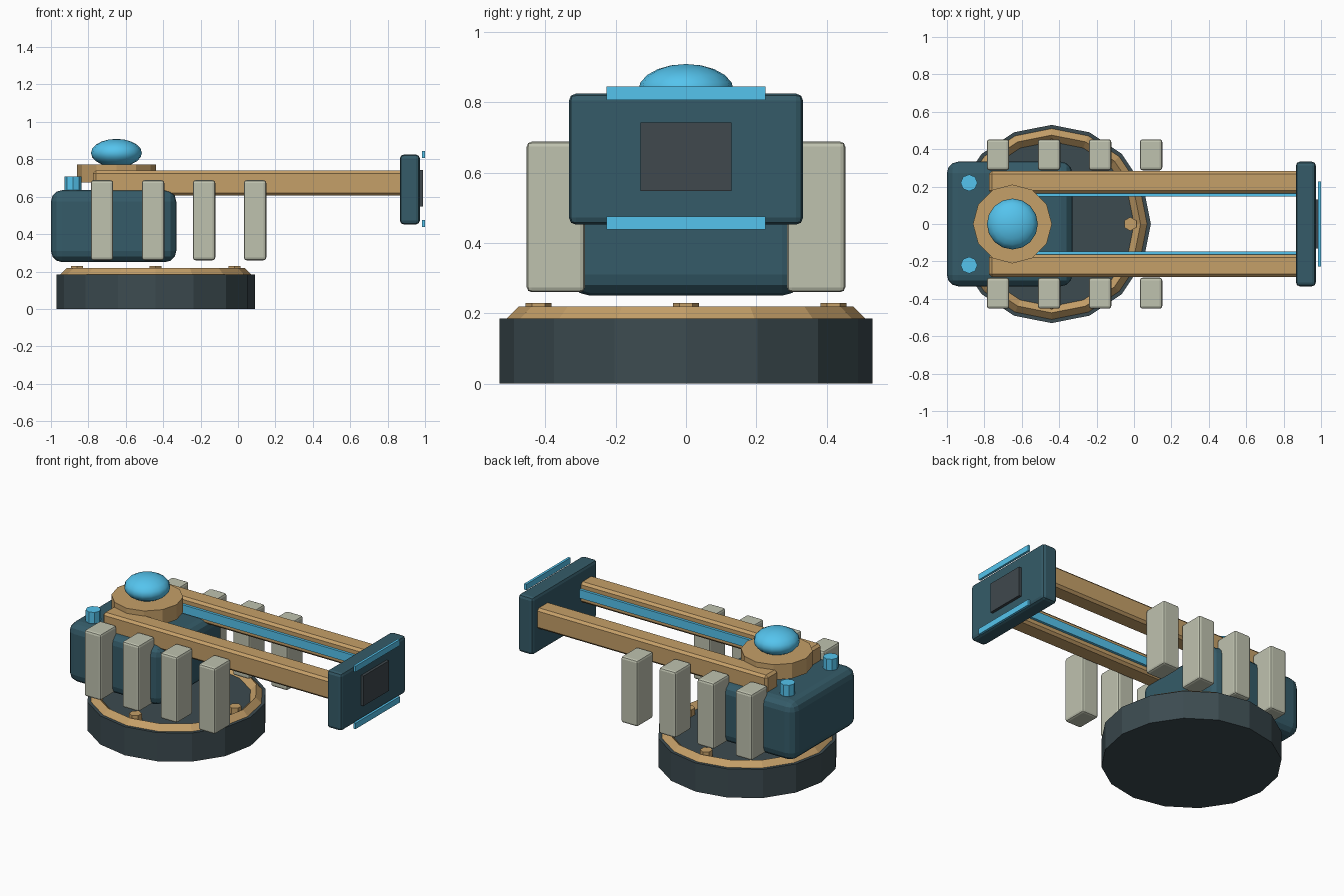
import bpy
from math import radians

if "Cube" in bpy.data.objects:
    bpy.data.objects.remove(bpy.data.objects["Cube"])


def material(name, rgb):
    m = bpy.data.materials.new(name)
    m.diffuse_color = (*rgb, 1)
    m.use_nodes = True
    m.node_tree.nodes["Principled BSDF"].inputs["Base Color"].default_value = m.diffuse_color
    return m


TEAL = material("teal", (0.035, 0.105, 0.14))
TAN = material("tan", (0.56, 0.35, 0.14))
CYAN = material("cyan", (0.09, 0.55, 0.85))
DARK = material("dark", (0.045, 0.07, 0.08))
PALE = material("pale", (0.52, 0.54, 0.43))
SCREEN = material("screen_grey", (0.05, 0.065, 0.075))


def finish(name, mat, bevel=0, segments=2):
    o = bpy.context.object
    o.name = name
    o.data.materials.append(mat)
    if bevel:
        b = o.modifiers.new("bevel", 'BEVEL')
        b.width, b.segments = bevel, segments
    return o


def box(name, x, y, z, mat, bevel=0, segments=2):
    """Box from (min, max) extents on each axis."""
    spans = (x, y, z)
    bpy.ops.mesh.primitive_cube_add(size=1, location=[(a + b) / 2 for a, b in spans])
    o = bpy.context.object
    o.scale = [b - a for a, b in spans]
    bpy.ops.object.transform_apply(location=False, rotation=False, scale=True)
    return finish(name, mat, bevel, segments)


def disc(name, x, y, z, radius, sides, mat):
    bpy.ops.mesh.primitive_cylinder_add(vertices=sides, radius=radius, depth=z[1] - z[0],
                                        location=(x, y, sum(z) / 2))
    return finish(name, mat)


# Round base with trim ring and bolts
BX = -0.44
disc("base", BX, 0, (0, 0.185), 0.53, 16, DARK)
bpy.ops.mesh.primitive_torus_add(major_segments=16, minor_segments=4, major_radius=0.475,
                                 minor_radius=0.04, location=(BX, 0, 0.18))
finish("base_trim", TAN)
for dx, dy in ((0.42, 0), (-0.42, 0), (0, 0.42), (0, -0.42)):
    disc("base_bolt", BX + dx, dy, (0.17, 0.23), 0.037, 6, TAN)

# Main housing
box("housing", (-1, -0.33), (-0.333, 0.333), (0.25, 0.635), TEAL, 0.06, 3)

# Mirrored side parts: rails, light strips, studs and fins
for s in (-1, 1):
    def span(a, b):
        return tuple(sorted((s * a, s * b)))
    box("rail", (-0.775, 0.88), span(0.163, 0.283), (0.606, 0.74), TAN, 0.015, 1)
    box("rail_light", (-0.62, 0.87), span(0.146, 0.17), (0.645, 0.70), CYAN)
    disc("stud", -0.882, s * 0.22, (0.62, 0.708), 0.045, 8, CYAN)
    for i in range(4):
        x = -0.727 + i * 0.2727
        box("side_fin", (x - 0.06, x + 0.06), span(0.287, 0.453), (0.26, 0.688), PALE, 0.014, 2)

# Turret collar and dome
disc("dome_collar", -0.65, 0, (0.675, 0.773), 0.211, 12, TAN)
bpy.ops.mesh.primitive_uv_sphere_add(segments=16, ring_count=10, radius=1, location=(-0.65, 0, 0.834))
bpy.context.object.scale = (0.136, 0.136, 0.075)
bpy.ops.object.transform_apply(location=False, rotation=False, scale=True)
finish("dome", CYAN)
bpy.ops.object.shade_smooth_by_angle(angle=radians(40))

# End plate with screen and light bars
box("end_plate", (0.866, 0.972), (-0.333, 0.333), (0.452, 0.825), TEAL, 0.02, 2)
box("screen", (0.96, 0.99), (-0.13, 0.13), (0.548, 0.742), SCREEN)
for z in (0.457, 0.826):
    box("end_light", (0.984, 1.0), (-0.226, 0.226), (z - 0.019, z + 0.019), CYAN)
